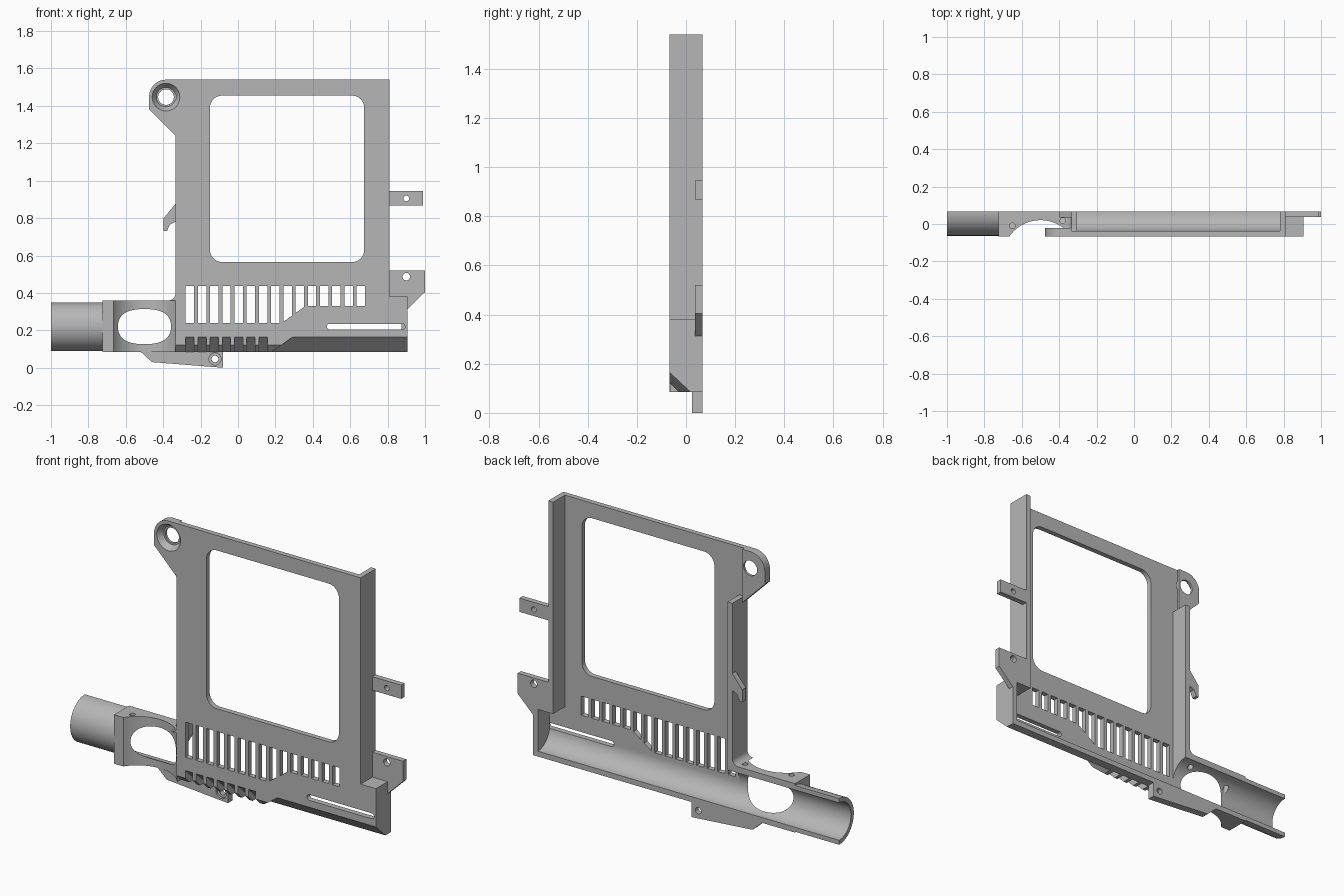
import bpy
import bmesh
from math import cos, sin, pi, radians

cube = bpy.data.objects.get("Cube")
if cube:
    bpy.data.objects.remove(cube, do_unlink=True)

grey = bpy.data.materials.new("plain_grey")
grey.use_nodes = True
tint = (0.47, 0.47, 0.47, 1)
grey.diffuse_color = tint
grey.node_tree.nodes["Principled BSDF"].inputs["Base Color"].default_value = tint

FRONT, BACK = -0.067, 0.067      # overall depth
INNER = -0.038                   # back face of the front plate
AXIS_Z = 0.22                    # centre height of the tube
BORE = BACK - INNER              # tube inner radius
BASE = 0.085


def arc(cx, cy, r, a0, a1, n=24):
    angles = [radians(a0 + (a1 - a0) * i / n) for i in range(n + 1)]
    return [(cx + r * cos(a), cy + r * sin(a)) for a in angles]


def circle(cx, cy, r):
    return arc(cx, cy, r, 0, 360, 32)[:-1]


def rounded(x0, x1, z0, z1, r):
    return (arc(x1 - r, z1 - r, r, 0, 90, 8) + arc(x0 + r, z1 - r, r, 90, 180, 8)
            + arc(x0 + r, z0 + r, r, 180, 270, 8) + arc(x1 - r, z0 + r, r, 270, 360, 8))


def rect(x0, x1, z0, z1):
    return [(x0, z0), (x1, z0), (x1, z1), (x0, z1)]


def prisms(name, outlines, axis, a, b):
    """Extrude each outline from a to b along an axis, all in one object."""
    place = {"X": lambda u, v, d: (d, u, v),
             "Y": lambda u, v, d: (u, d, v),
             "Z": lambda u, v, d: (u, v, d)}[axis]
    bm = bmesh.new()
    for pts in outlines:
        low = [bm.verts.new(place(u, v, a)) for u, v in pts]
        high = [bm.verts.new(place(u, v, b)) for u, v in pts]
        bm.faces.new(low)
        bm.faces.new(high[::-1])
        for i in range(len(pts)):
            j = (i + 1) % len(pts)
            bm.faces.new((low[j], low[i], high[i], high[j]))
    bmesh.ops.recalc_face_normals(bm, faces=bm.faces)
    mesh = bpy.data.meshes.new(name)
    bm.to_mesh(mesh)
    bm.free()
    mesh.materials.append(grey)
    obj = bpy.data.objects.new(name, mesh)
    bpy.context.collection.objects.link(obj)
    return obj


def cut(targets, cutter):
    """Subtract the cutter from every target, then discard it."""
    for obj in targets:
        mod = obj.modifiers.new("cut", "BOOLEAN")
        mod.operation = "DIFFERENCE"
        mod.solver = "EXACT"
        mod.object = cutter
        graph = bpy.context.evaluated_depsgraph_get()
        mesh = bpy.data.meshes.new_from_object(obj.evaluated_get(graph))
        obj.modifiers.clear()
        obj.data = mesh
    bpy.data.objects.remove(cutter, do_unlink=True)


# Front plate flowing into the lower trough
trough = arc(BACK, AXIS_Z, BORE, 270, 180)
body = prisms("front_plate", [[(INNER, 1.54), (FRONT, 1.54), (FRONT, BASE), (BACK, BASE)] + trough],
              "X", -0.335, 0.905)
cut([body], prisms("cutter", [rect(0.81, 1, 0.38, 1.6)], "Y", -0.2, 0.2))

# Display window and lower slot
cut([body], prisms("cutter", [rounded(-0.15, 0.675, 0.565, 1.455, 0.065),
                              rounded(0.475, 0.893, 0.204, 0.235, 0.015)], "Y", -0.2, 0.03))

# Vent row whose lower edge steps up along a slope
def vent_floor(x):
    return 0.24 + 0.09 * min(1, max(0, (x - 0.235) / 0.125))


vents = []
for i in range(15):
    x0 = -0.28 + 0.0653 * i
    x1 = x0 + 0.045
    vents.append([(x0, vent_floor(x0)), (x1, vent_floor(x1)), (x1, 0.437), (x0, 0.437)])
cut([body], prisms("cutter", vents, "Y", -0.2, 0.03))

# Shallow chamfer on the lower edge, deep chamfer with a slanted start, and grip notches
shallow = [(-0.08, 0.135), (-0.015, 0.07), (-0.08, 0.07)]
deep = [(-0.08, 0.177), (0.034, 0.07), (-0.08, 0.07)]
cut([body], prisms("cutter", [shallow], "X", -0.4, 0.95))
deep_cutter = prisms("cutter", [deep], "X", 0.25, 0.95)
for v in deep_cutter.data.vertices:
    if v.co.x < 0.5:
        v.co.x = 0.23 + 1.4 * (v.co.z - 0.12)
cut([body], deep_cutter)
for i in range(7):
    x0 = -0.28 + 0.0653 * i
    cut([body], prisms("cutter", [deep], "X", x0, x0 + 0.045))

# Side walls and the closed right-hand end
right_wall = prisms("left_side_wall", [rect(0.78, 0.81, 0.35, 1.54)], "Y", INNER, BACK)
step = prisms("step_top", [rect(0.78, 0.905, 0.35, 0.38)], "Y", INNER, BACK)
end_cap = prisms("end_cap", [[(INNER, 0.35)] + trough[::-1] + [(BACK, 0.35)]], "X", 0.875, 0.905)
inner_wall = prisms("right_side_wall", [[(INNER, 1.27), (BACK, 1.27), (BACK, AXIS_Z + BORE)]
                                        + arc(BACK, AXIS_Z, BORE, 90, 180)], "X", -0.335, -0.305)
fillet = prisms("wall_fillet", [[(-0.335, 0.36)] + arc(-0.37, 0.395, 0.035, 0, -90, 8)],
                "Y", FRONT, BACK)

# Ear with a countersunk hole
ear = prisms("corner_ear", [[(-0.335, 1.54)] + arc(-0.385, 1.45, 0.09, 90, 180)
                            + [(-0.475, 1.38), (-0.335, 1.24)]], "Y", FRONT, -0.022)
cut([ear, body], prisms("cutter", [circle(-0.385, 1.447, 0.042)], "Y", -0.2, 0.1))
bpy.ops.mesh.primitive_cone_add(vertices=32, radius1=0.077, radius2=0.052, depth=0.036,
                                location=(-0.385, -0.053, 1.447), rotation=(-pi / 2, 0, 0))
cut([ear, body], bpy.context.object)

# Tube housing: block with half bore, scooped across the front
half_bore = arc(BACK, AXIS_Z, BORE, 270, 90, 40)
block = prisms("tube_block", [[(BACK, 0.36), (FRONT, 0.36), (FRONT, BASE), (BACK, BASE)] + half_bore],
               "X", -0.725, -0.335)
cut([block], prisms("cutter", [arc(-0.5, -0.182, 0.2026, 0, 360, 96)[:-1]], "Z", -0.1, 0.6))
cut([block], prisms("cutter", [circle(-0.65, -0.01, 0.015), circle(-0.38, 0.018, 0.015)],
                    "Z", 0.26, 0.5))

# Half tube at the far end
tube = prisms("half_tube", [arc(BACK, AXIS_Z, 0.13, 90, 270, 40) + half_bore], "X", -1, -0.725)

# Mounting tabs, latch hook and lower foot
upper_tab = prisms("upper_tab", [rect(0.81, 0.99, 0.868, 0.945)], "Y", 0.037, BACK)
cut([upper_tab], prisms("cutter", [circle(0.9, 0.905, 0.015)], "Y", -0.2, 0.2))
lower_tab = prisms("lower_tab", [[(0.81, 0.52), (1, 0.52), (1, 0.405), (0.905, 0.312),
                                  (0.905, 0.38), (0.81, 0.38)]], "Y", 0.037, BACK)
cut([lower_tab], prisms("cutter", [circle(0.9, 0.487, 0.02)], "Y", -0.2, 0.2))
prisms("latch_hook", [[(-0.335, 0.875), (-0.397, 0.8), (-0.397, 0.73), (-0.38, 0.73),
                       (-0.365, 0.765), (-0.335, 0.78)]], "Y", 0.035, BACK)
foot = prisms("lower_foot", [[(-0.52, BASE), (-0.46, 0.03), (-0.08, 0), (-0.08, BASE)]],
              "Y", 0.025, BACK)
cut([foot], prisms("cutter", [circle(-0.123, 0.047, 0.018)], "Y", -0.2, 0.2))
cut([foot], prisms("cutter", [circle(-0.123, 0.047, 0.032)], "Y", -0.2, 0.038))

# Smooth curved faces, keep edges sharp
bpy.ops.object.select_all(action="DESELECT")
for obj in bpy.context.scene.objects:
    if obj.type == "MESH" and grey.name in obj.data.materials:
        obj.data.materials.clear()
        obj.data.materials.append(grey)
        obj.select_set(True)
        bpy.context.view_layer.objects.active = obj
bpy.ops.object.shade_smooth_by_angle(angle=radians(30))
